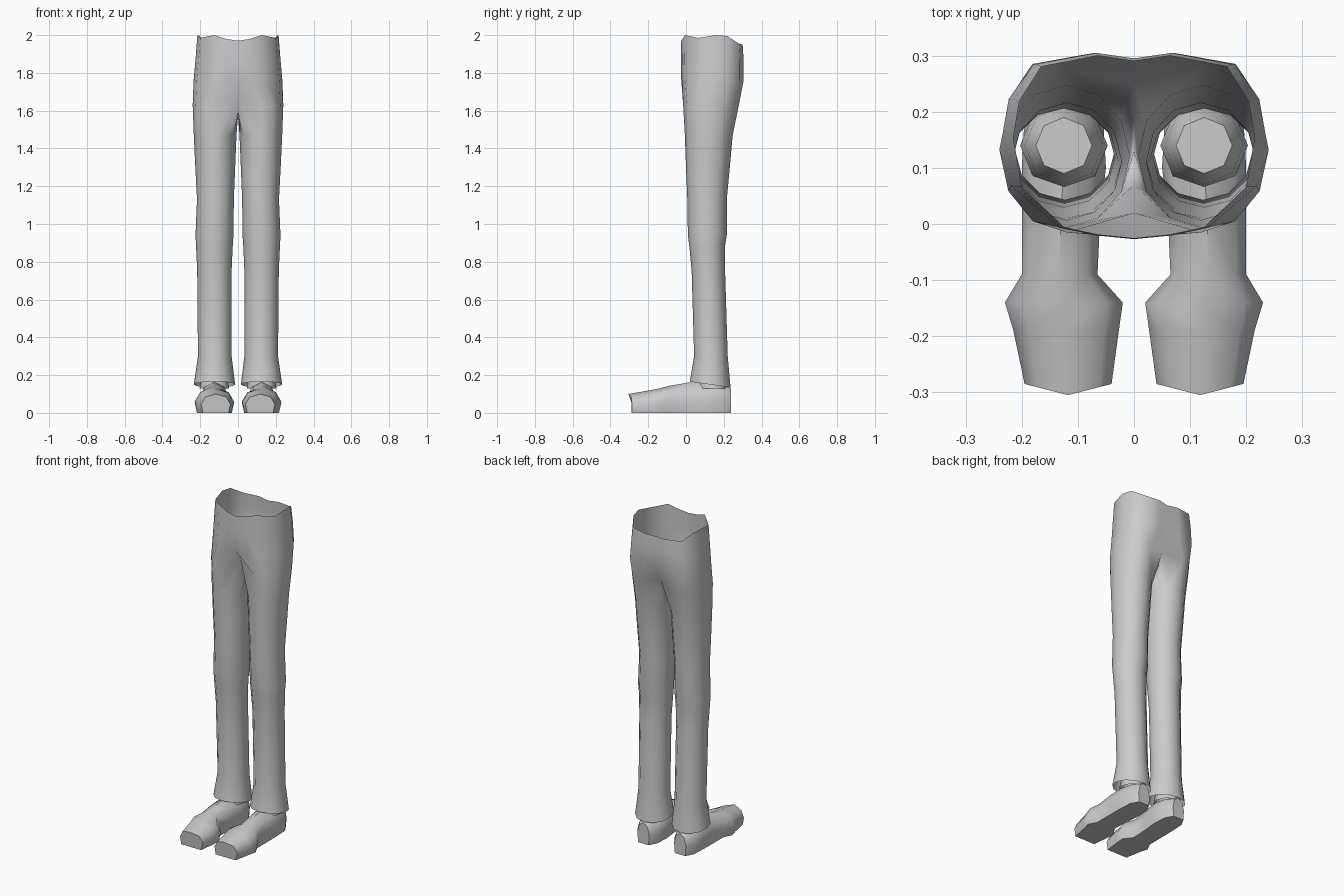
import bpy, bmesh, math

cube = bpy.data.objects.get("Cube")
if cube:
    bpy.data.objects.remove(cube)

grey = bpy.data.materials.new("plain grey")
grey.use_nodes = True
grey.diffuse_color = (0.6, 0.6, 0.6, 1)
grey.node_tree.nodes["Principled BSDF"].inputs["Base Color"].default_value = (0.6, 0.6, 0.6, 1)


def finish(bm, name, angle):
    bmesh.ops.recalc_face_normals(bm, faces=bm.faces)
    mesh = bpy.data.meshes.new(name)
    bm.to_mesh(mesh)
    bm.free()
    obj = bpy.data.objects.new(name, mesh)
    bpy.context.collection.objects.link(obj)
    mesh.materials.append(grey)
    bpy.ops.object.select_all(action="DESELECT")
    obj.select_set(True)
    bpy.context.view_layer.objects.active = obj
    bpy.ops.object.shade_smooth_by_angle(angle=math.radians(angle))
    return obj


def bridge(bm, a, b, closed=True):
    n = len(a)
    for i in range(n if closed else n - 1):
        j = (i + 1) % n
        bm.faces.new((a[i], a[j], b[j], b[i]))


def oval(z, x0, x1, y0, y1, tilt=0):
    """Twelve-point ring, starting at the inner front and going round the outside."""
    pts = []
    for k in range(12):
        a = math.radians(30 * k - 120)
        s = math.sin(a)
        pts.append(((x0 + x1) / 2 + (x1 - x0) / 2 * math.cos(a),
                    (y0 + y1) / 2 + (y1 - y0) / 2 * s, z + tilt * s))
    return pts


# Trousers: half a pelvis lofted down into one leg, then mirrored
bm = bmesh.new()
half = [(0, 0), (.3, .02), (.58, .06), (.93, .28), (1, .55),
        (.95, .75), (.77, .94), (.3, 1), (0, .97)]
waist = [1.97, 1.98, 2.0, 1.985, 2.0, 1.995, 1.955, 1.95, 1.945]
rings = []
for z, w, y0, y1 in [(None, .215, -.025, .30), (1.87, .225, -.027, .305),
                     (1.76, .235, -.025, .305)]:
    rings.append([bm.verts.new((w * u, y0 + (y1 - y0) * v, z or waist[k]))
                  for k, (u, v) in enumerate(half)])
bridge(bm, rings[0], rings[1], False)
bridge(bm, rings[1], rings[2], False)

# Crotch ring: outer arc follows the thigh, inner points sit on the centre line
crotch = oval(1.63, 0, .24, -.015, .28)
for k, y, z in [(0, .02, 1.70), (8, .25, 1.67), (9, .2, 1.61), (10, .13, 1.57), (11, .07, 1.60)]:
    crotch[k] = (0, y, z)
last = [bm.verts.new(p) for p in crotch]
bridge(bm, rings[2], last[:9], False)

legs = [(1.47, .008, .234, -.006, .247), (1.3, .015, .226, 0, .232),
        (1.13, .022, .217, .007, .216), (.94, .024, .225, .01, .216),
        (.88, .028, .222, .018, .206), (.75, .034, .216, .03, .207),
        (.3, .034, .212, .043, .221)]
for ring in [oval(*r) for r in legs] + [oval(.15, .015, .234, .02, .236, -.016)]:
    new = [bm.verts.new(p) for p in ring]
    bridge(bm, last, new)
    last = new
trousers = finish(bm, "trousers", 75)
mirror = trousers.modifiers.new("Mirror", "MIRROR")
mirror.use_clip = True
mirror.merge_threshold = 0.002

# Shoes: sections along the foot (y, inner x, outer x, height), plus ankle
sections = [(-.285, .04, .195, .10), (-.19, .027, .215, .12), (-.14, .02, .23, .13),
            (-.09, .065, .2, .143), (.02, .06, .2, .162), (.1, .05, .2, .165),
            (.19, .055, .195, .15), (.237, .085, .165, .13)]
outline = [(.06, 0), (.94, 0), (1, .45), (.86, .84), (.5, 1), (.14, .84), (0, .45)]
for side, sign in (("left", 1), ("right", -1)):
    bm = bmesh.new()
    last = None
    for n, (y, x0, x1, h) in enumerate(sections):
        new = []
        for u, v in outline:
            nose = -.02 * (1 - abs(2 * u - 1)) if n == 0 else 0
            new.append(bm.verts.new((sign * (x0 + (x1 - x0) * u), y + nose, h * v)))
        if last:
            bridge(bm, last, new)
        else:
            bm.faces.new(new)
        last = new
    bm.faces.new(last)
    # Ankle rising inside the trouser leg
    last = None
    for z, r in ((.13, .078), (.19, .07), (.24, .05)):
        new = [bm.verts.new((sign * (.125 + r * math.cos(i * math.pi / 4)),
                             .14 + r * math.sin(i * math.pi / 4), z)) for i in range(8)]
        if last:
            bridge(bm, last, new)
        last = new
    bm.faces.new(last)
    finish(bm, side + "_shoe", 50)
